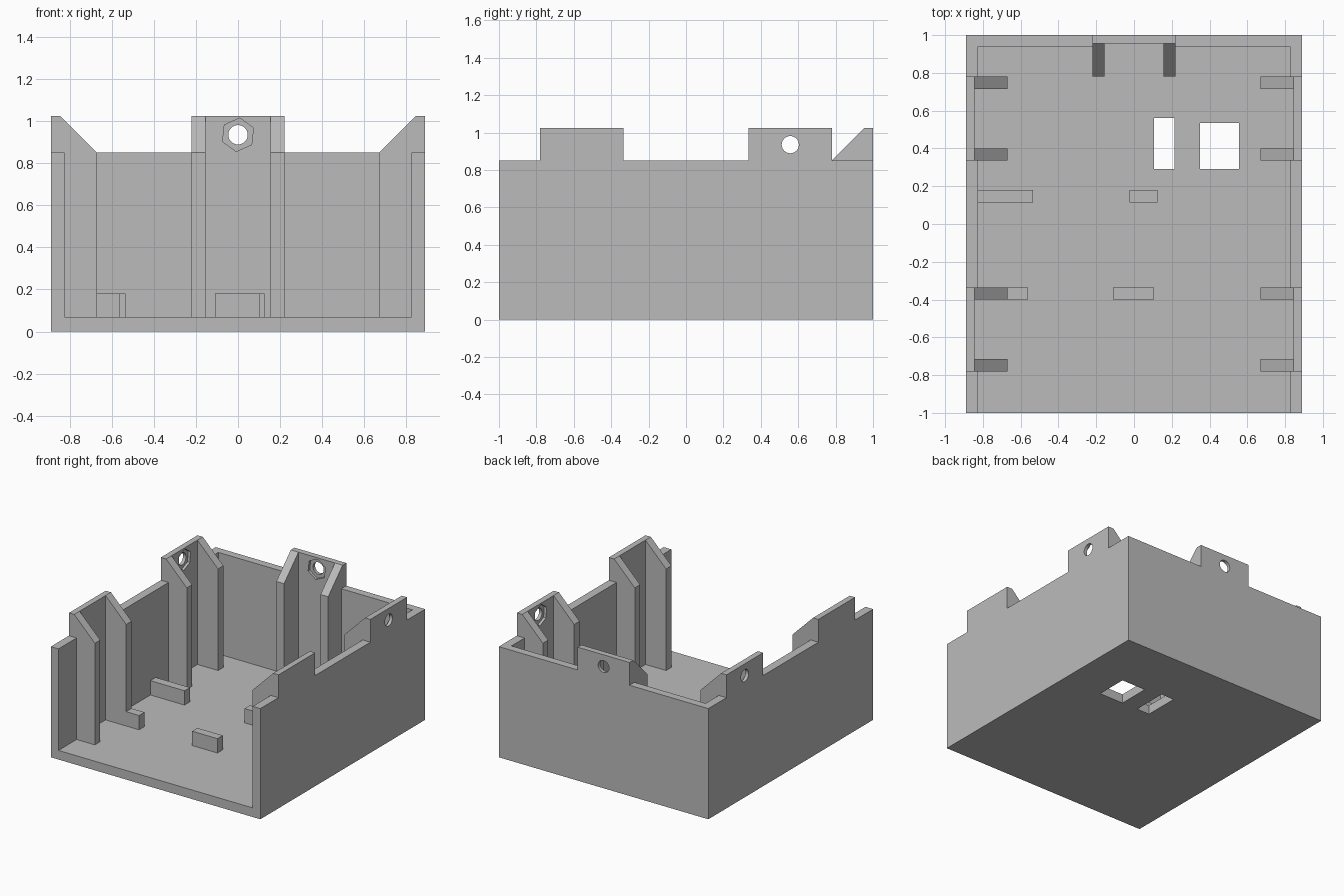
import bpy, bmesh, math
from mathutils import Matrix, Vector

cube = bpy.data.objects.get("Cube")
if cube:
    bpy.data.objects.remove(cube, do_unlink=True)

GREY = (0.5, 0.5, 0.5, 1)
mat = bpy.data.materials.new("plain grey")
mat.use_nodes = True
mat.diffuse_color = GREY
mat.node_tree.nodes["Principled BSDF"].inputs["Base Color"].default_value = GREY

# Overall sizes
HX, HY = 0.89, 1.0
RIM, TOP, FLOOR, WALL = 0.85, 1.025, 0.07, 0.065
TAB, RIB, REACH = 0.045, 0.065, 0.22
HOLE_Z = 0.935


def finish(name, bm):
    bmesh.ops.recalc_face_normals(bm, faces=bm.faces)
    mesh = bpy.data.meshes.new(name)
    bm.to_mesh(mesh)
    bm.free()
    mesh.materials.append(mat)
    obj = bpy.data.objects.new(name, mesh)
    bpy.context.scene.collection.objects.link(obj)
    return obj


def box(name, x, y, z):
    bm = bmesh.new()
    bmesh.ops.create_cube(bm, size=1)
    for v in bm.verts:
        v.co = Vector([(r[0] + r[1]) / 2 + c * (r[1] - r[0])
                       for c, r in zip(v.co, (x, y, z))])
    return finish(name, bm)


def prism(name, sides, radius, d0, d1, frame, turn=0):
    """Rod along local y between two depths, at the fixing hole height."""
    bm = bmesh.new()
    bmesh.ops.create_cone(bm, cap_ends=True, segments=sides, radius1=radius,
                          radius2=radius, depth=d1 - d0)
    place = (Matrix.Translation((0, (d0 + d1) / 2, HOLE_Z))
             @ Matrix.Rotation(math.pi / 2, 4, "X") @ Matrix.Rotation(turn, 4, "Z"))
    bm.transform(frame @ place)
    return finish(name, bm)


def rib(name, offset, frame):
    """Upright plate with a sloped top; local y is the distance in from the outer wall."""
    bm = bmesh.new()
    profile = [(TAB, FLOOR), (TAB, TOP), (REACH, RIM), (REACH, FLOOR)]
    face = bm.faces.new([bm.verts.new((offset, d, z)) for d, z in profile])
    grown = bmesh.ops.extrude_face_region(bm, geom=[face])
    bmesh.ops.translate(bm, vec=(RIB, 0, 0),
                        verts=[v for v in grown["geom"] if isinstance(v, bmesh.types.BMVert)])
    bm.transform(frame)
    return finish(name, bm)


def cut(target, cutter):
    mod = target.modifiers.new("cut", "BOOLEAN")
    mod.operation, mod.solver, mod.object = "DIFFERENCE", "EXACT", cutter
    graph = bpy.context.evaluated_depsgraph_get()
    mesh = bpy.data.meshes.new_from_object(target.evaluated_get(graph))
    target.modifiers.clear()
    target.data = mesh
    bpy.data.objects.remove(cutter, do_unlink=True)


# Open-fronted tray with raised tabs
tray = box("tray", (-HX, HX), (-HY, HY), (0, TOP))
cut(tray, box("cavity", (WALL - HX, HX - WALL), (-2, HY - 0.06), (FLOOR, 2)))
S0, S1 = 0.335, 0.78
for y in ((-2, -S1), (-S0, S0)):
    cut(tray, box("rim_trim", (-2, 2), y, (RIM, 2)))
for x in ((-2, -REACH), (REACH, 2)):
    cut(tray, box("back_trim", x, (S1, 2), (RIM, 2)))

# Floor windows
cut(tray, box("narrow_window", (0.105, 0.215), (0.29, 0.56), (-1, 0.5)))
cut(tray, box("wide_window", (0.35, 0.555), (0.29, 0.535), (-1, 0.5)))

# Each fixing: a recessed tab with bolt hole, nut pocket and two ribs
SIDE = (S0 + S1) / 2
fixings = [("back", 0, HY, math.pi, REACH)]
for y, place in ((-SIDE, "front"), (SIDE, "rear")):
    fixings.append((place + "_left", HX, y, math.pi / 2, (S1 - S0) / 2))
    fixings.append((place + "_right", -HX, y, -math.pi / 2, (S1 - S0) / 2))
for name, x, y, angle, half in fixings:
    frame = Matrix.Translation((x, y, 0)) @ Matrix.Rotation(angle, 4, "Z")
    a, b = frame @ Vector((-half, TAB, 0)), frame @ Vector((half, 0.12, 0))
    cut(tray, box("recess", sorted((a.x, b.x)), sorted((a.y, b.y)), (FLOOR, 2)))
    cut(tray, prism("bolt_hole", 32, 0.046, -0.1, 0.15, frame))
    cut(tray, prism("nut_pocket", 6, 0.08, 0.025, 0.15, frame, math.radians(6)))
    rib(name + "_rib_a", -half, frame)
    rib(name + "_rib_b", half - RIB, frame)

# Low locating blocks on the floor
blocks = [(-0.825, -0.535, 0.115), (-0.025, 0.125, 0.115),
          (-0.67, -0.56, -0.4), (-0.11, 0.105, -0.4)]
for i, (x0, x1, y) in enumerate(blocks):
    box(f"floor_block_{i + 1}", (x0, x1), (y, y + RIB), (FLOOR, 0.18))
